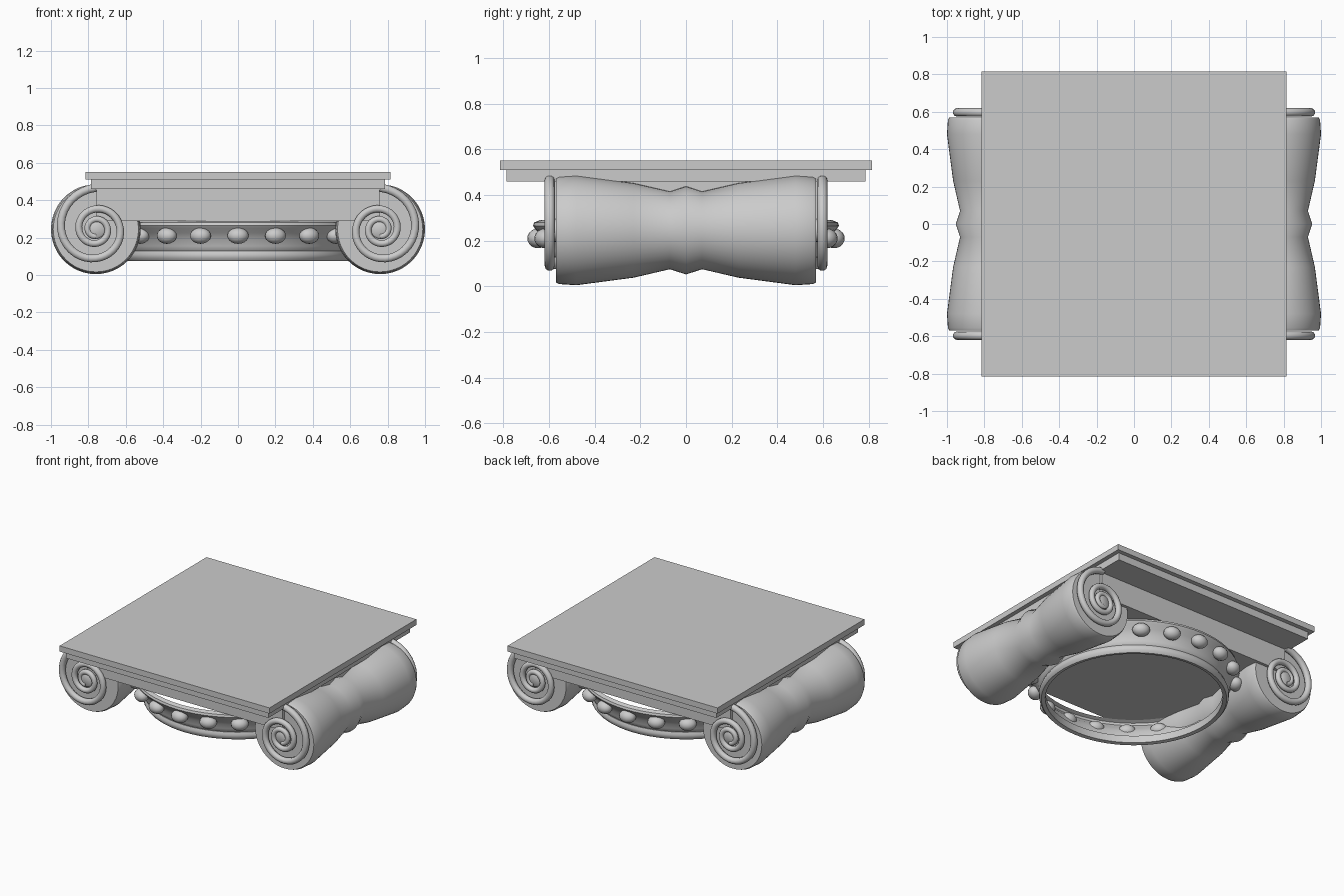
import bpy, bmesh
from math import sin, cos, pi, radians
from mathutils import Matrix, Vector

if "Cube" in bpy.data.objects:
    bpy.data.objects.remove(bpy.data.objects["Cube"])

CX, CZ = 0.76, 0.245      # volute axis


def finish(name, bm, smooth=None):
    bmesh.ops.recalc_face_normals(bm, faces=bm.faces)
    me = bpy.data.meshes.new(name)
    bm.to_mesh(me)
    bm.free()
    ob = bpy.data.objects.new(name, me)
    bpy.context.collection.objects.link(ob)
    if smooth:
        bpy.ops.object.select_all(action='DESELECT')
        bpy.context.view_layer.objects.active = ob
        ob.select_set(True)
        bpy.ops.object.shade_smooth_by_angle(angle=radians(smooth))
    return ob


def slab(name, x, y, z0, z1):
    bm = bmesh.new()
    bmesh.ops.create_cube(bm, size=1)
    for v in bm.verts:
        v.co = (v.co.x * 2 * x, v.co.y * 2 * y, z0 + (v.co.z + 0.5) * (z1 - z0))
    return finish(name, bm)


def lathe(name, profile, steps, caps=False, closed=False, matrix=None, smooth=40):
    # revolve (radius, height) points about z
    bm = bmesh.new()
    rings = [[bm.verts.new((r * cos(2 * pi * i / steps), r * sin(2 * pi * i / steps), h))
              for i in range(steps)] for r, h in profile]
    pairs = list(zip(rings, rings[1:]))
    if closed:
        pairs.append((rings[-1], rings[0]))
    for a, b in pairs:
        for i in range(steps):
            j = (i + 1) % steps
            bm.faces.new((a[i], a[j], b[j], b[i]))
    if caps:
        bm.faces.new(rings[0])
        bm.faces.new(rings[-1])
    if matrix:
        bm.transform(matrix)
    return finish(name, bm, smooth)


# Abacus in two tiers and the channel block between the volutes
slab("abacus_top", 0.815, 0.815, 0.51, 0.55)
slab("abacus_lower", 0.785, 0.785, 0.46, 0.51)
slab("channel_block", 0.76, 0.59, 0.29, 0.46)

# Echinus shell, open underneath, with its bottom ring
lathe("echinus", [(0.585, 0.12), (0.60, 0.135), (0.605, 0.155), (0.615, 0.19), (0.635, 0.225),
                  (0.66, 0.25), (0.67, 0.265), (0.665, 0.28), (0.64, 0.29)], 64)
lathe("bottom_ring", [(0.565, 0.08), (0.59, 0.075), (0.602, 0.09), (0.605, 0.11),
                      (0.597, 0.128), (0.565, 0.13)], 64, closed=True)

# Ring of eggs
bm = bmesh.new()
for i in range(20):
    m = (Matrix.Rotation(2 * pi * i / 20, 4, 'Z') @ Matrix.Translation((0, -0.648, 0.21))
         @ Matrix.Diagonal((0.057, 0.047, 0.043, 1)))
    bmesh.ops.create_uvsphere(bm, u_segments=16, v_segments=10, radius=1, matrix=m)
finish("eggs", bm, 60)

# Side bolsters: waisted rolls lying along y
half = [(0.228, 0.57), (0.235, 0.555), (0.240, 0.48), (0.207, 0.23), (0.17, 0.07)]
roll = [(r, -h) for r, h in half] + [(0.193, 0)] + half[::-1]
for side, label in ((-1, "left"), (1, "right")):
    lay = Matrix.Translation((side * CX, 0, CZ)) @ Matrix.Rotation(pi / 2, 4, 'X')
    lathe(label + "_bolster", roll, 48, caps=True, matrix=lay, smooth=50)

    # Volute spirals and eyes on both faces
    for face, end in ((-1, "front"), (1, "back")):
        cu = bpy.data.curves.new(f"{end}_{label}_volute", 'CURVE')
        cu.dimensions = '3D'
        cu.bevel_depth = 0.023
        cu.bevel_resolution = 3
        cu.use_fill_caps = True
        sp = cu.splines.new('POLY')
        n = 90
        sp.points.add(n)
        for i, p in enumerate(sp.points):
            t = 2.5 * i / n
            r = 0.222 * 0.7 ** (2 * t)
            a = 2 * pi * t
            p.co = (side * (CX + r * sin(a)), face * 0.597, CZ + r * cos(a), 1)
            p.radius = 1 - 0.12 * t
        sp.use_smooth = True
        ob = bpy.data.objects.new(cu.name, cu)
        bpy.context.collection.objects.link(ob)

        eye = Matrix.Translation((side * CX, 0, CZ)) @ Matrix.Rotation(-face * pi / 2, 4, 'X')
        lathe(f"{end}_{label}_eye", [(0.05, 0.56), (0.05, 0.598), (0.04, 0.606)], 24,
              caps=True, matrix=eye)
